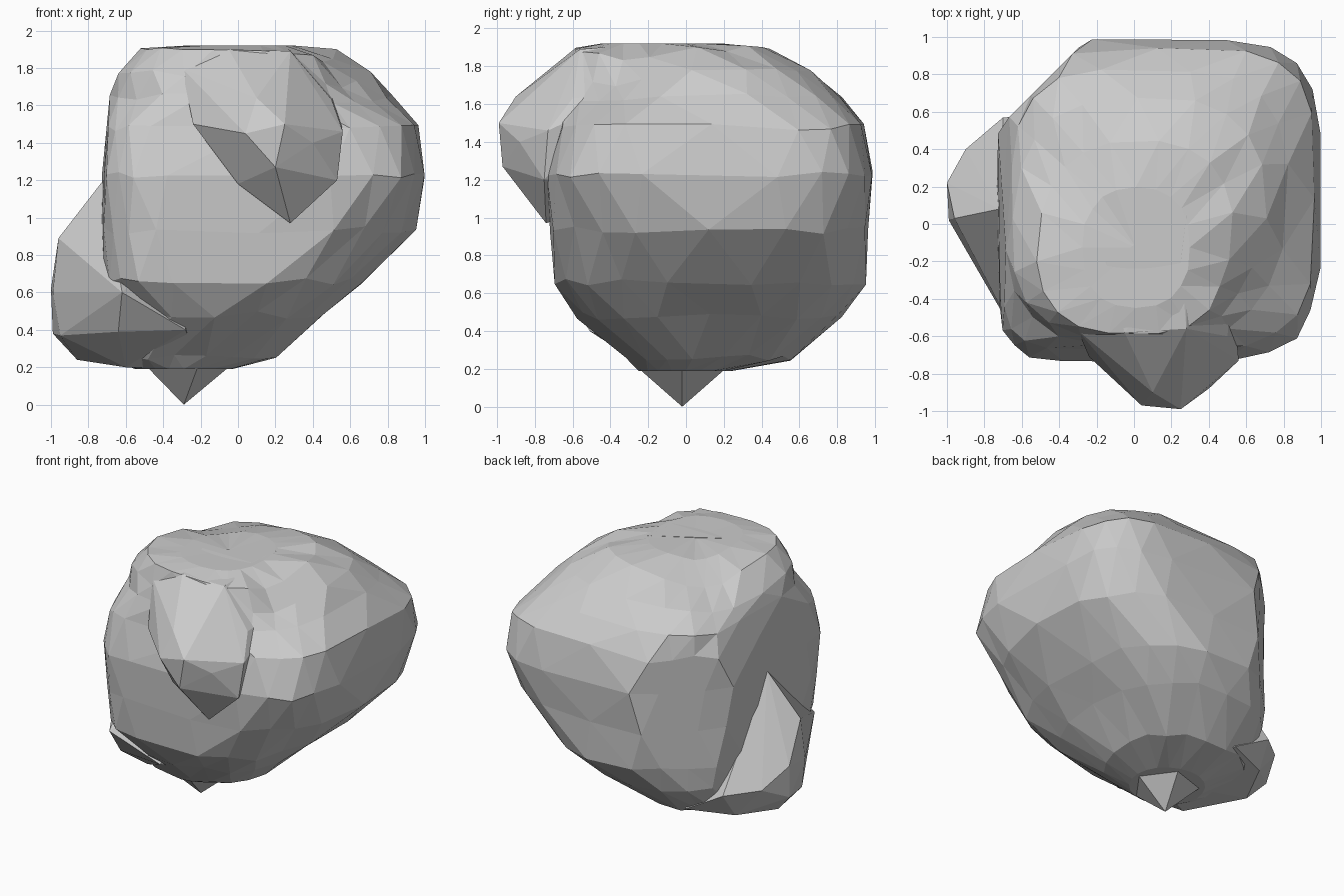
import bpy, bmesh, math, random
from mathutils import Vector

random.seed(4)


def finish(bm, name):
    bmesh.ops.recalc_face_normals(bm, faces=bm.faces)
    mesh = bpy.data.meshes.new(name)
    bm.to_mesh(mesh)
    bm.free()
    obj = bpy.data.objects.new(name, mesh)
    bpy.context.collection.objects.link(obj)
    return obj


def hull(name, points):
    bm = bmesh.new()
    for p in points:
        bm.verts.new(p)
    bmesh.ops.convex_hull(bm, input=bm.verts)
    loose = [v for v in bm.verts if not v.link_faces]
    bmesh.ops.delete(bm, geom=loose, context='VERTS')
    return finish(bm, name)


def spow(v, n):
    return math.copysign(abs(v) ** (2 / n), v)


# Main boulder: rounded-square rings (z, x min, x max, y min, y max, squareness)
RINGS = [
    (0.19, -0.55, -0.03, -0.25, 0.25, 2.0),
    (0.26, -0.72, 0.21, -0.33, 0.56, 2.2),
    (0.48, -0.72, 0.47, -0.58, 0.83, 2.5),
    (0.66, -0.73, 0.67, -0.71, 0.96, 2.8),
    (0.93, -0.73, 0.95, -0.73, 0.97, 3.2),
    (1.23, -0.73, 1.00, -0.74, 0.99, 4.2),
    (1.48, -0.71, 0.97, -0.68, 0.95, 4.1),
    (1.65, -0.70, 0.83, -0.65, 0.83, 3.2),
    (1.77, -0.67, 0.71, -0.62, 0.68, 2.9),
    (1.89, -0.53, 0.53, -0.59, 0.45, 2.7),
    (1.92, -0.28, 0.30, -0.45, 0.20, 2.4),
]
# Shallow hollows: (centre, radius, depth)
DENTS = [
    ((0.62, -0.38, 1.68), 0.36, 0.10),
    ((0.80, -0.42, 0.90), 0.36, 0.08),
    ((-0.48, 0.35, 1.85), 0.45, 0.08),
]
SEG = 20
MID = Vector((0.05, 0.05, 1.05))
bm = bmesh.new()
loops = []
for i, (z, x0, x1, y0, y1, n) in enumerate(RINGS):
    loop = []
    for k in range(SEG):
        a = 2 * math.pi * (k + 0.5 * (i % 2)) / SEG
        c, d = math.cos(a), math.sin(a)
        # front-left corner is the squarest
        m = n * 1.7 if c < 0 and d < 0 and 0.5 < z < 1.6 else n
        s = random.uniform(0.985, 1.005)
        x = (x0 + x1) / 2 + s * (x1 - x0) / 2 * spow(c, m)
        y = (y0 + y1) / 2 + s * (y1 - y0) / 2 * spow(d, m)
        # slanted back-left corner
        extra = max(0, y - x - 1.24) / 2
        jz = random.uniform(-0.02, 0.02) if 0 < i < len(RINGS) - 1 else 0
        p = Vector((min(x + extra, 1), y - extra, z + jz))
        for centre, radius, depth in DENTS:
            w = max(0, 1 - ((p - Vector(centre)).length / radius) ** 2)
            p += (MID - p).normalized() * depth * w
        loop.append(bm.verts.new(p))
    loops.append(loop)
for i in range(len(loops) - 1):
    lo, hi = loops[i], loops[i + 1]
    for k in range(SEG):
        m = (k + 1) % SEG
        if i % 2 == 0:
            bm.faces.new((lo[k], lo[m], hi[k]))
            bm.faces.new((lo[m], hi[m], hi[k]))
        else:
            bm.faces.new((lo[k], lo[m], hi[m]))
            bm.faces.new((lo[k], hi[m], hi[k]))
caps = [bm.faces.new(loops[0]), bm.faces.new(loops[-1])]
bmesh.ops.poke(bm, faces=caps)
finish(bm, "boulder_body")

# Blunt knob on the front, blending into the top
hull("front_knob", [
    (0.04, -0.97, 1.45), (0.25, -0.99, 1.50), (0.20, -0.97, 1.27),
    (0.10, -0.90, 1.64), (0.28, -0.74, 0.97), (-0.24, -0.71, 1.50),
    (0.00, -0.76, 1.18), (0.53, -0.75, 1.20), (0.56, -0.73, 1.46),
    (0.40, -0.88, 1.40), (-0.10, -0.65, 1.77), (0.28, -0.56, 1.89),
    (-0.05, -0.58, 1.90), (-0.30, -0.57, 1.80), (0.50, -0.60, 1.63),
    (0.25, -0.20, 1.92), (-0.15, -0.20, 1.92), (0.20, 0.00, 1.20),
    (0.52, -0.30, 1.66), (0.28, 0.05, 1.92)])

# Low lobe on the left side, wrapping under the front
hull("side_lobe", [
    (-0.72, 0.08, 1.20), (-0.96, 0.03, 0.89), (-0.99, 0.02, 0.60),
    (-1.00, 0.22, 0.62), (-0.99, 0.20, 0.38), (-0.95, 0.00, 0.37),
    (-0.86, 0.15, 0.24), (-0.60, -0.20, 0.20), (-0.90, 0.40, 0.48),
    (-0.70, 0.57, 0.45), (-0.75, -0.30, 0.60), (-0.64, -0.46, 0.39),
    (-0.62, -0.62, 0.60), (-0.28, -0.51, 0.40), (-0.40, 0.58, 0.28),
    (-0.72, 0.45, 0.27), (-0.20, 0.00, 0.19), (-0.30, 0.00, 0.90)])

# Small point underneath
tip = Vector((-0.29, -0.02, 0))
base = [tip + Vector((0.24 * math.cos(a), 0.24 * math.sin(a), 0.2))
        for a in (math.tau * k / 5 for k in range(5))]
hull("bottom_point", [tip, tip + Vector((0, 0, 0.4))] + base)
